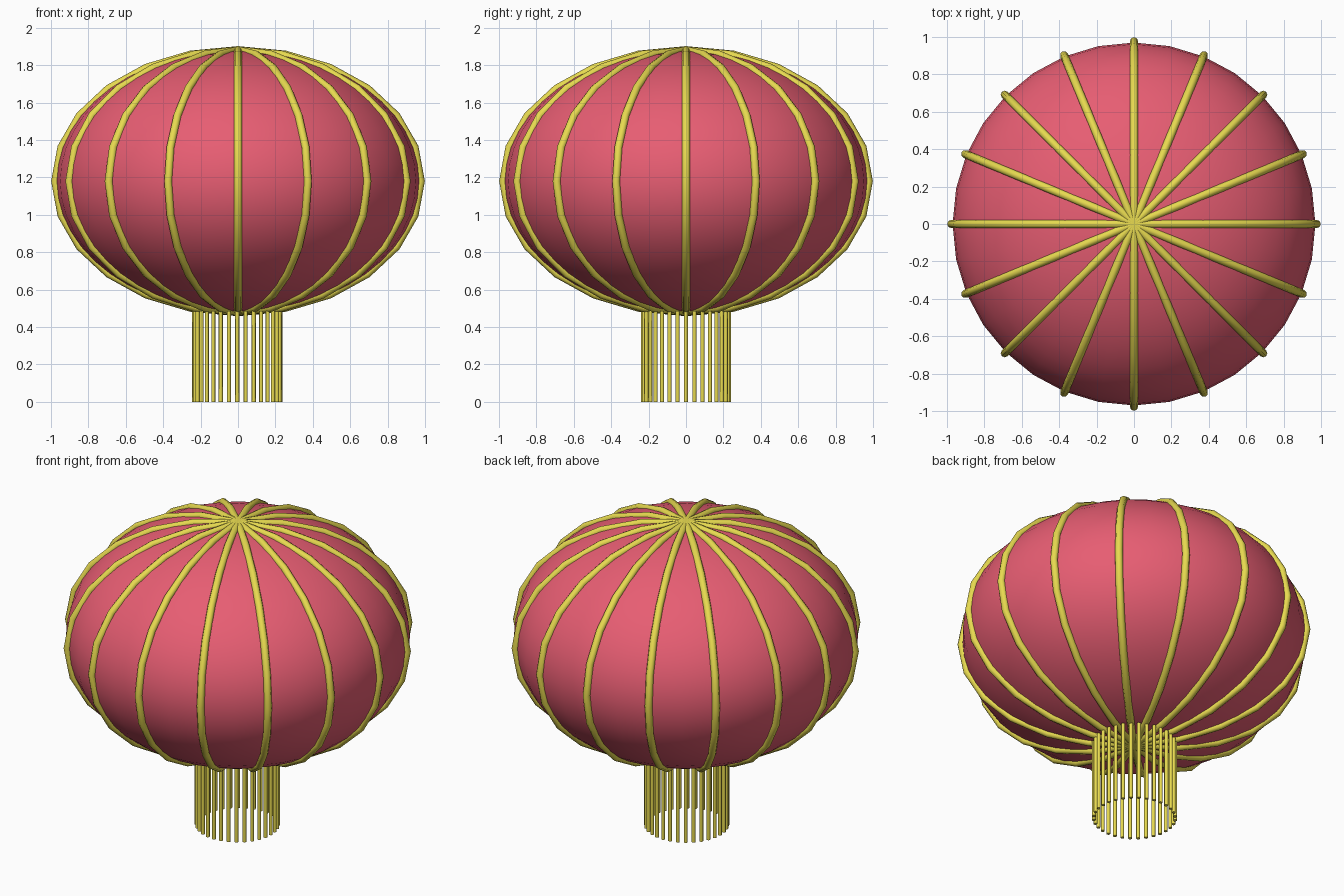
import bpy
from math import sin, cos, pi, radians

if "Cube" in bpy.data.objects:
    bpy.data.objects.remove(bpy.data.objects["Cube"])

CZ = 1.18  # height of the lantern's middle


def material(name, color):
    m = bpy.data.materials.new(name)
    m.diffuse_color = (*color, 1)
    m.use_nodes = True
    m.node_tree.nodes["Principled BSDF"].inputs["Base Color"].default_value = m.diffuse_color
    return m


red = material("red_paper", (0.80, 0.11, 0.17))
gold = material("gold", (0.80, 0.70, 0.08))


def tubes(name, paths, radius, cyclic, res):
    """One mesh object made of round tubes along the given point lists."""
    cu = bpy.data.curves.new(name, 'CURVE')
    cu.dimensions = '3D'
    cu.bevel_depth = radius
    cu.bevel_resolution = res
    cu.use_fill_caps = True
    for pts in paths:
        s = cu.splines.new('POLY')
        s.points.add(len(pts) - 1)
        for p, co in zip(s.points, pts):
            p.co = (*co, 1)
        s.use_cyclic_u = cyclic
    ob = bpy.data.objects.new(name, cu)
    bpy.context.collection.objects.link(ob)
    bpy.ops.object.select_all(action='DESELECT')
    ob.select_set(True)
    bpy.context.view_layer.objects.active = ob
    bpy.ops.object.convert(target='MESH')
    ob = bpy.context.object
    ob.name = name
    ob.data.materials.clear()
    ob.data.materials.append(gold)
    bpy.ops.object.shade_smooth_by_angle(angle=radians(50))
    return ob


# Paper body: flattened sphere
bpy.ops.mesh.primitive_uv_sphere_add(segments=32, ring_count=24, radius=1,
                                     location=(0, 0, CZ))
body = bpy.context.object
body.name = "lantern_body"
body.scale = (0.97, 0.97, 0.70)
bpy.ops.object.transform_apply(location=False, rotation=False, scale=True)
body.data.materials.append(red)
bpy.ops.object.shade_smooth()

# Ribs: eight full hoops through both poles give sixteen ribs
hoops = []
for i in range(8):
    a = i * pi / 8
    hoops.append([(0.977 * cos(t) * cos(a), 0.977 * cos(t) * sin(a),
                   CZ + 0.70 * sin(t))
                  for t in (k * pi / 12 for k in range(24))])
tubes("ribs", hoops, 0.022, True, 2)

# Tassel: ring of straight strands under the body
N = 32
strands = []
for i in range(N):
    a = 2 * pi * i / N
    x, y = 0.23 * cos(a) - 0.004, 0.23 * sin(a)
    strands.append([(x, y, 0), (x, y, 0.487)])
tubes("tassel_strands", strands, 0.011, False, 2)
